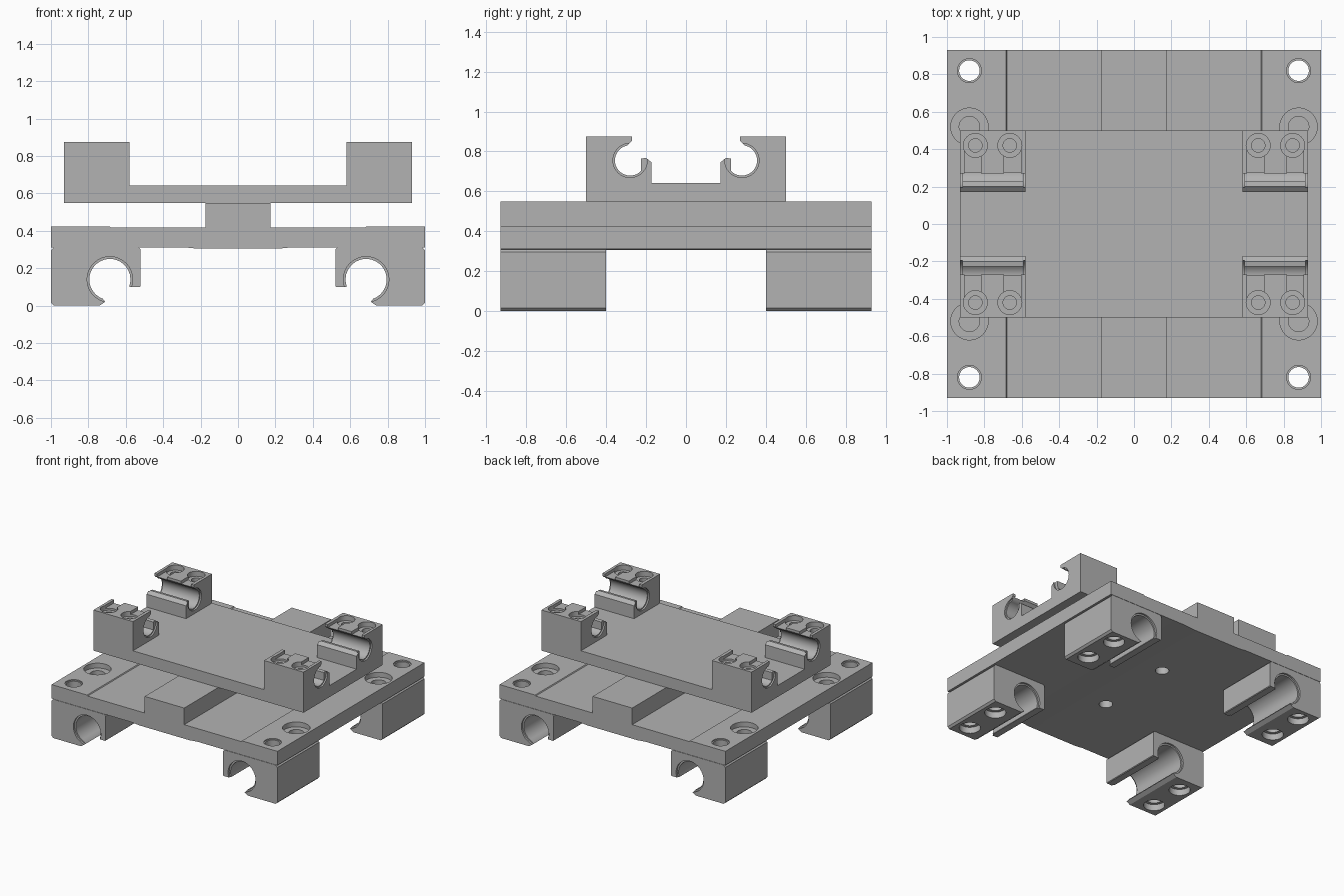
import bpy, bmesh, math

if "Cube" in bpy.data.objects:
    bpy.data.objects.remove(bpy.data.objects["Cube"])

grey = bpy.data.materials.new("plain_grey")
grey.diffuse_color = (0.45, 0.45, 0.45, 1)
grey.use_nodes = True
grey.node_tree.nodes["Principled BSDF"].inputs["Base Color"].default_value = grey.diffuse_color


def new_object(name, bm):
    bmesh.ops.recalc_face_normals(bm, faces=bm.faces)
    mesh = bpy.data.meshes.new(name)
    bm.to_mesh(mesh)
    bm.free()
    mesh.materials.append(grey)
    obj = bpy.data.objects.new(name, mesh)
    bpy.context.collection.objects.link(obj)
    return obj


def extrude(name, profile, axis, start, end):
    """Extrude a 2D profile along x (profile is y,z), y (x,z) or z (x,y)."""
    place = {"x": lambda p, t: (t, p[0], p[1]),
             "y": lambda p, t: (p[0], t, p[1]),
             "z": lambda p, t: (p[0], p[1], t)}[axis]
    bm = bmesh.new()
    a = [bm.verts.new(place(p, start)) for p in profile]
    b = [bm.verts.new(place(p, end)) for p in profile]
    bm.faces.new(a)
    bm.faces.new(b)
    n = len(profile)
    for i in range(n):
        bm.faces.new((a[i], a[(i + 1) % n], b[(i + 1) % n], b[i]))
    return new_object(name, bm)


def arc(cx, cy, r, a0, a1, steps):
    angles = [math.radians(a0 + (a1 - a0) * i / steps) for i in range(steps + 1)]
    return [(cx + r * math.cos(t), cy + r * math.sin(t)) for t in angles]


def rod(cx, cy, r, axis, start, end, n=32):
    return extrude("cutter", arc(cx, cy, r, 0, 360, n)[:-1], axis, start, end)


def box(name, x0, x1, y0, y1, z0, z1):
    return extrude(name, [(x0, y0), (x1, y0), (x1, y1), (x0, y1)], "z", z0, z1)


def mirror(obj, x=True):
    m = obj.modifiers.new("mirror", "MIRROR")
    m.use_axis = (x, True, False)
    m.use_mirror_merge = False
    return obj


def bake(obj):
    deps = bpy.context.evaluated_depsgraph_get()
    mesh = bpy.data.meshes.new_from_object(obj.evaluated_get(deps))
    obj.modifiers.clear()
    obj.data = mesh


def cut(obj, cutters):
    for c in cutters:
        m = obj.modifiers.new("cut", "BOOLEAN")
        m.operation, m.solver, m.object = "DIFFERENCE", "EXACT", c
        bake(obj)
        bpy.data.objects.remove(c)


def smooth(obj):
    bpy.ops.object.select_all(action="DESELECT")
    obj.select_set(True)
    bpy.context.view_layer.objects.active = obj
    bpy.ops.object.shade_smooth_by_angle(angle=math.radians(30))


# Lower plate with its centre rib and shallow steps
half = [(0.22, 0.305), (0.29, 0.312), (1, 0.312), (1, 0.424), (0.685, 0.424),
        (0.68, 0.417), (0.175, 0.417), (0.175, 0.55)]
lower_plate = extrude("lower_plate", half + [(-x, z) for x, z in reversed(half)],
                      "y", -0.93, 0.93)
cut(lower_plate, [
    mirror(rod(0.88, 0.82, 0.055, "z", 0.2, 0.5)),
    mirror(rod(0.88, 0.82, 0.064, "z", 0.415, 0.5)),
    mirror(rod(0.88, 0.52, 0.10, "z", 0.385, 0.5)),
    mirror(rod(0.88, 0.52, 0.055, "z", 0.335, 0.5)),
    mirror(rod(0, 0.32, 0.05, "z", 0.2, 0.5), x=False),
])
smooth(lower_plate)

# Upper plate
box("upper_plate", -0.93, 0.93, -0.5, 0.5, 0.55, 0.642)

# Lower rail clips, open underneath
cx, cz = 0.685, 0.14
profile = [(0.985, 0), (1, 0.015), (1, 0.295), (0.985, 0.31), (0.53, 0.31),
           (0.52, 0.30), (0.52, 0.105), (0.525, 0.10), (0.58, 0.10)]
profile += arc(cx, cz, 0.11, 200, -70, 24)
profile += [(0.71, 0.02), (0.74, 0.0)]
lower_clips = extrude("lower_clips", profile, "y", 0.40, 0.93)
cut(lower_clips, [
    rod(cx, cz, 0.122, "y", 0.3, 0.415),
    rod(cx, cz, 0.122, "y", 0.915, 1),
    rod(0.88, 0.82, 0.055, "z", -0.1, 0.4),
    rod(0.88, 0.82, 0.078, "z", -0.1, 0.05),
    rod(0.88, 0.53, 0.078, "z", -0.1, 0.05),
    rod(0.88, 0.53, 0.055, "z", -0.1, 0.2),
])
smooth(lower_clips)
mirror(lower_clips)

# Upper rail clips, open toward the middle
cy, cz = 0.28, 0.755
profile = [(0.50, 0.642), (0.50, 0.875), (0.27, 0.875), (0.27, 0.855), (0.283, 0.842)]
profile += arc(cy, cz, 0.076, 78, -135, 22)
profile += [(0.226, 0.764), (0.20, 0.768), (0.172, 0.745), (0.172, 0.642)]
upper_clips = extrude("upper_clips", profile, "x", 0.58, 0.93)
cutters = [rod(cy, cz, 0.086, "x", 0.5, 0.592), rod(cy, cz, 0.086, "x", 0.918, 1)]
for x, slot0, slot1 in ((0.664, 0.605, 0.695), (0.848, 0.817, 0.907)):
    cutters += [rod(x, 0.42, 0.064, "z", 0.835, 0.95),
                box("cutter", slot0, slot1, 0.2, 0.40, 0.8505, 0.95),
                rod(x, 0.42, 0.036, "z", 0.66, 0.95)]
cut(upper_clips, cutters)
smooth(upper_clips)
mirror(upper_clips)
